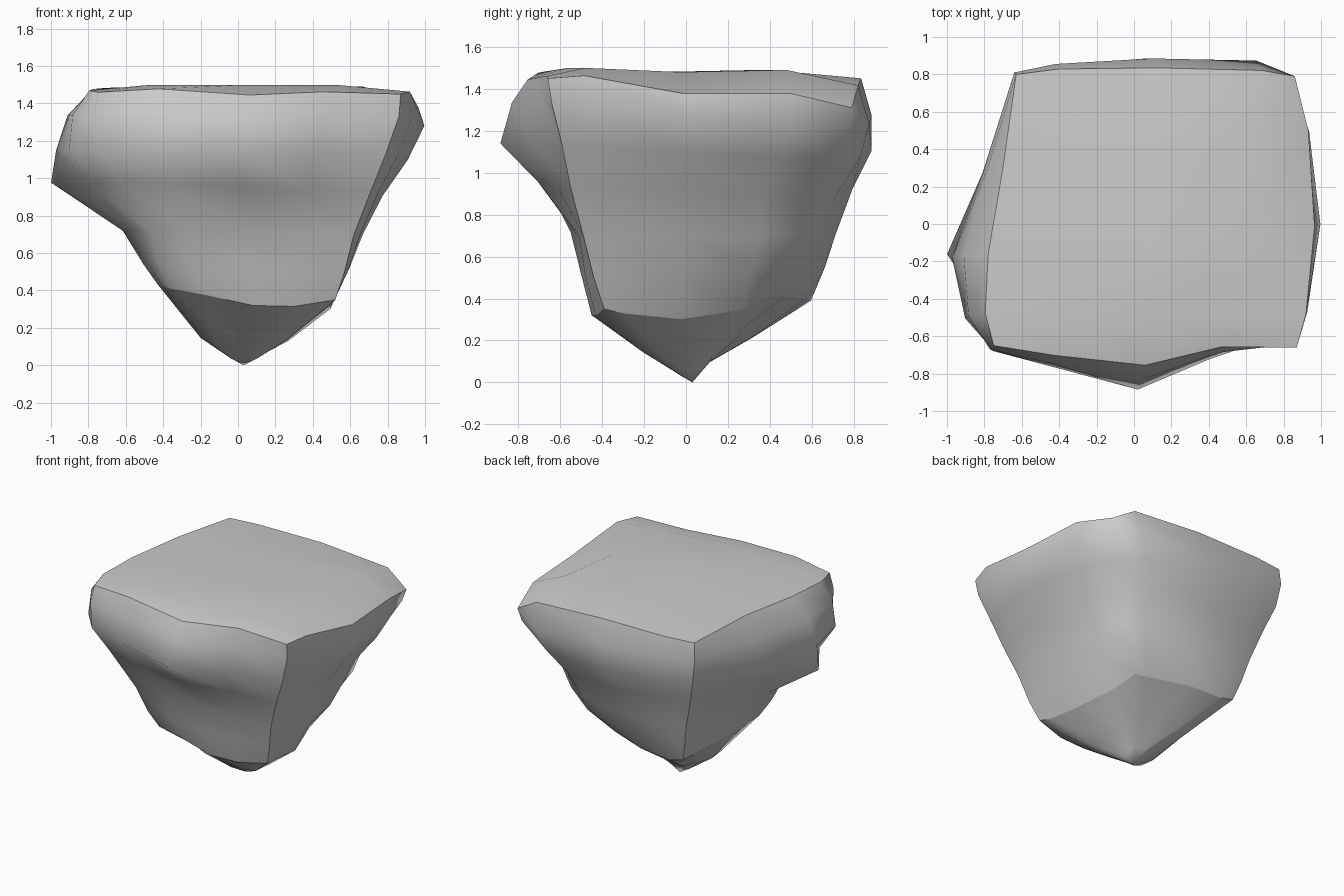
import bpy, bmesh, math
from mathutils import Vector

if "Cube" in bpy.data.objects:
    bpy.data.objects.remove(bpy.data.objects["Cube"])

# Four corner edges of the rock, listed from the rim downwards
CORNERS = [
    [(-.75, -.65, 1.46), (-.77, -.67, 1.34), (-.75, -.68, 1.15), (-.64, -.62, .98), (-.48, -.54, .72), (-.42, -.48, .53), (-.36, -.43, .41)],
    [(.87, -.66, 1.45), (.86, -.64, 1.33), (.79, -.59, 1.13), (.71, -.55, .93), (.62, -.49, .70), (.57, -.44, .50), (.52, -.39, .35)],
    [(.86, .79, 1.31), (.83, .78, 1.22), (.74, .70, 1.06), (.63, .60, .88), (.57, .56, .70), (.47, .51, .54), (.35, .43, .42)],
    [(-.63, .80, 1.45), (-.64, .81, 1.33), (-.61, .79, 1.15), (-.55, .73, .97), (-.47, .67, .72), (-.43, .63, .55), (-.39, .59, .42)],
]
OUT = [Vector((0, -1, 0)), Vector((1, 0, 0)), Vector((0, 1, 0)), Vector((-1, 0, 0))]
# Where along each side the three inner columns stand
COLS = [(.2, .5, .75), (.12, .45, .8), (.12, .5, .85), (.35, .66, .88)]
# Outward bulge of those columns, per level
BULGE = [
    [(.05, .10, .00), (.08, .175, .04), (.10, .25, .11), (.07, .12, .05), (.02, .01, .01), (.03, .04, .03), (.01, .04, .03)],
    [(.05, .10, .07), (.07, .15, .10), (.07, .14, .10), (.05, .10, .07), (.04, .07, .05), (.03, .07, .06), (.00, .05, .03)],
    [(.03, .04, .03), (.09, .09, .05), (.12, .14, .07), (.10, .13, .06), (.05, .10, .05), (.04, .09, .05), (.02, .06, .03)],
    [(.03, .07, .06), (.10, .185, .13), (.15, .27, .17), (.12, .39, .17), (.06, .14, .08), (.04, .08, .05), (.03, .06, .04)],
]
# Vertical waviness of the rim and of the lower edge
RIM = [(.02, -.01, .01), (.03, -.01, .04), (.09, .07, .02), (.03, .02, .01)]
SAG = [(-.02, -.06, -.05), (-.03, -.08, -.06), (-.01, -.02, -.03), (.0, .02, .01)]
N, LEVELS = 4, 7


def ring(level):
    pts = []
    for side in range(4):
        a = Vector(CORNERS[side][level])
        b = Vector(CORNERS[(side + 1) % 4][level])
        pts.append(a)
        for i, s in enumerate(COLS[side]):
            p = a.lerp(b, s) + OUT[side] * BULGE[side][level][i]
            p.z += RIM[side][i] if level == 0 else SAG[side][i] if level == LEVELS - 1 else 0
            pts.append(p)
    return pts


bm = bmesh.new()
rings = [ring(k) for k in range(LEVELS)]

# Underside tapering to the narrow foot
tip = Vector((.03, .03, 0))
mid, low = [], []
for p in rings[-1]:
    q = p.lerp(tip, .5)
    q.z += .2 * max(q.y, 0) - .1 * max(q.x, 0) - (.35 * max(-q.x, 0) if q.y > -.15 else 0)
    mid.append(q)
    r = p.lerp(tip, .85)
    r.z = .03 + .6 * max(r.y, 0) + .3 * max(-r.y, 0)
    low.append(r)
rings += [mid, low]

# Side walls
loops = [[bm.verts.new(p) for p in r] for r in rings]
for up, lo in zip(loops, loops[1:]):
    for i in range(4 * N):
        j = (i + 1) % (4 * N)
        bm.faces.new((up[i], lo[i], lo[j], up[j]))
foot = bm.verts.new(tip)
for i in range(4 * N):
    bm.faces.new((loops[-1][i], foot, loops[-1][(i + 1) % (4 * N)]))

# Gently rolling top as a grid blended between the four rim edges
rim = loops[0]
front, right = rim[0:N + 1], rim[N:2 * N + 1]
back, left = rim[2 * N:3 * N + 1][::-1], (rim[3 * N:] + rim[:1])[::-1]
grid = [front]
for j, v, z in ((1, .12, 1.50), (2, .4, 1.48), (3, .73, 1.49)):
    row = [left[j]]
    for i, u in ((1, .18), (2, .5), (3, .8)):
        p = (front[i].co.lerp(back[i].co, v) + left[j].co.lerp(right[j].co, u)
             - front[0].co.lerp(front[N].co, u).lerp(back[0].co.lerp(back[N].co, u), v))
        p.z = z
        row.append(bm.verts.new(p))
    grid.append(row + [right[j]])
grid.append(back)
for a, b in zip(grid, grid[1:]):
    for i in range(N):
        bm.faces.new((a[i], a[i + 1], b[i + 1], b[i]))

# Crisp rim, lower edge and right-front / back-left corners
bmesh.ops.recalc_face_normals(bm, faces=bm.faces)
for f in bm.faces:
    f.smooth = True
for loop in (loops[0], loops[LEVELS - 1]):
    for i in range(4 * N):
        bm.edges.get((loop[i], loop[(i + 1) % (4 * N)])).smooth = False
for col in (N, 3 * N):
    for up, lo in zip(loops[:LEVELS], loops[1:LEVELS]):
        bm.edges.get((up[col], lo[col])).smooth = False

mesh = bpy.data.meshes.new("floating_rock")
bm.to_mesh(mesh)
bm.free()
rock = bpy.data.objects.new("floating_rock", mesh)
bpy.context.collection.objects.link(rock)
